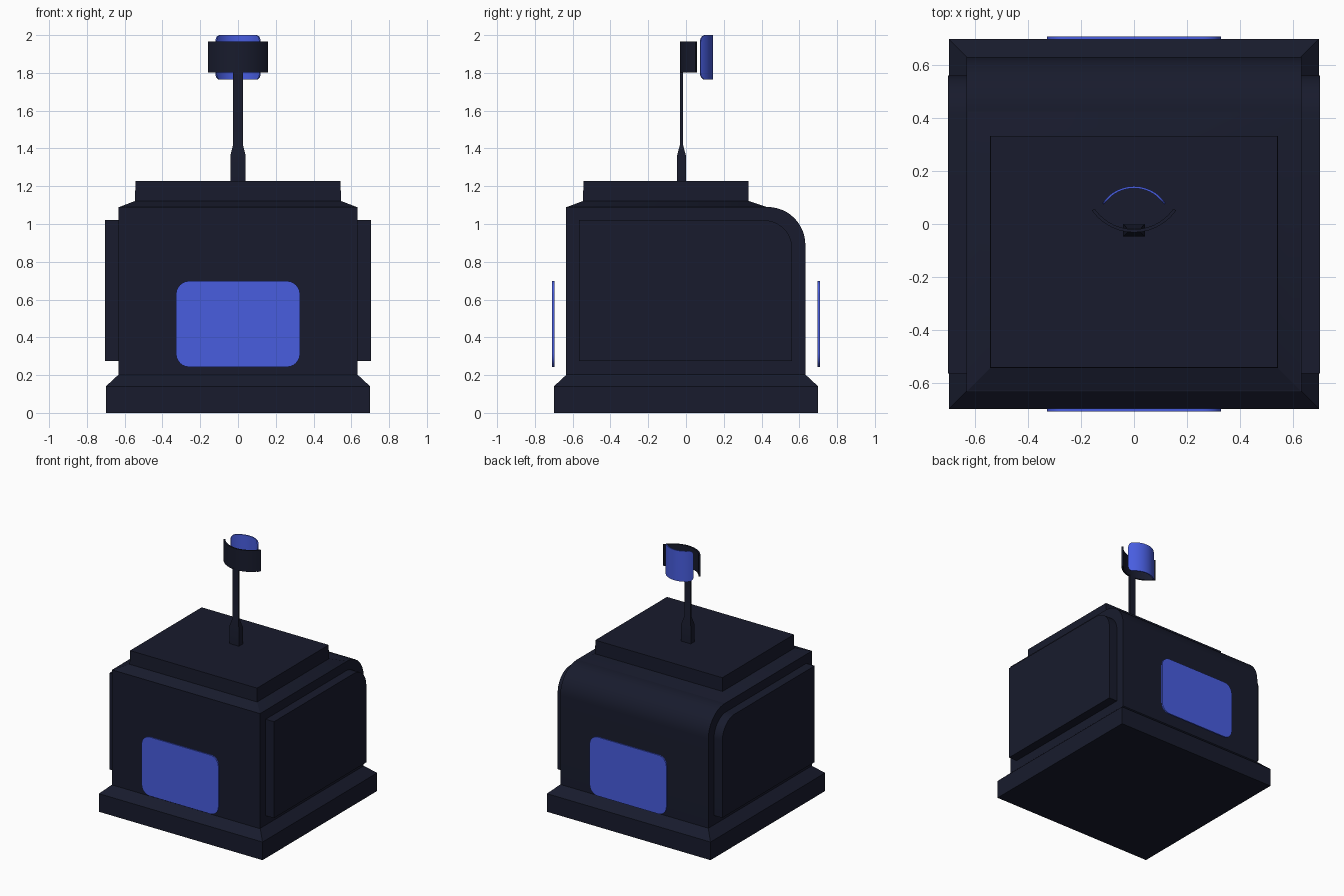
import bpy, bmesh
from math import sin, cos, asin, pi, sqrt

if "Cube" in bpy.data.objects:
    bpy.data.objects.remove(bpy.data.objects["Cube"])


def material(name, rgb):
    m = bpy.data.materials.new(name)
    m.diffuse_color = (*rgb, 1)
    m.use_nodes = True
    m.node_tree.nodes["Principled BSDF"].inputs["Base Color"].default_value = m.diffuse_color
    return m


DARK = material("dark_navy", (0.009, 0.011, 0.026))
BLUE = material("screen_blue", (0.065, 0.11, 0.74))


def loft(name, rings, mat):
    """Join equal-length rings of points and cap both ends."""
    bm = bmesh.new()
    rows = [[bm.verts.new(p) for p in ring] for ring in rings]
    n = len(rows[0])
    for a, b in zip(rows, rows[1:]):
        for i in range(n):
            j = (i + 1) % n
            bm.faces.new((a[i], a[j], b[j], b[i]))
    bm.faces.new(rows[0])
    bm.faces.new(rows[-1])
    bmesh.ops.recalc_face_normals(bm, faces=bm.faces)
    me = bpy.data.meshes.new(name)
    bm.to_mesh(me)
    bm.free()
    me.materials.append(mat)
    ob = bpy.data.objects.new(name, me)
    bpy.context.collection.objects.link(ob)
    bpy.ops.object.select_all(action='DESELECT')
    ob.select_set(True)
    bpy.context.view_layer.objects.active = ob
    bpy.ops.object.shade_smooth_by_angle(angle=0.5)
    return ob


def rect(hx, y0, y1, z):
    return [(-hx, y0, z), (hx, y0, z), (hx, y1, z), (-hx, y1, z)]


def side_profile(y0, y1, z0, z1, r):
    """Side outline with the upper back corner rounded."""
    arc = [(y1 - r + r * cos(k * pi / 24), z1 - r + r * sin(k * pi / 24)) for k in range(13)]
    return [(y0, z0), (y1, z0)] + arc + [(y0, z1)]


def along_x(name, profile, x0, x1, mat):
    return loft(name, [[(x, y, z) for y, z in profile] for x in (x0, x1)], mat)


def rounded_rect(hx, z0, z1, r):
    pts = []
    for q, (cx, cz) in enumerate([(hx - r, z1 - r), (r - hx, z1 - r), (r - hx, z0 + r), (hx - r, z0 + r)]):
        for k in range(7):
            a = q * pi / 2 + k * pi / 12
            pts.append((cx + r * cos(a), cz + r * sin(a)))
    return pts


def curved_plate(name, half, radius, cy, facing, z0, z1, t, corner, mat, n=20):
    """Plate bent round a vertical axis, bulging toward y = facing."""
    end = asin(half / radius)
    rings = []
    for k in range(n + 1):
        a = end * sin((k / n - 0.5) * pi)
        d = max(0, corner - radius * (end - abs(a)))
        cut = corner - sqrt(max(0, corner * corner - d * d)) if corner else 0
        rings.append([(r * sin(a), cy + facing * r * cos(a), z)
                      for r, z in ((radius, z0 + cut), (radius, z1 - cut),
                                   (radius - t, z1 - cut), (radius - t, z0 + cut))])
    return loft(name, rings, mat)


# Plinth and main body
loft("plinth", [rect(h, -h, h, z) for h, z in ((0.70, 0), (0.70, 0.14), (0.63, 0.205))], DARK)
along_x("body", side_profile(-0.635, 0.632, 0.2, 1.09, 0.2), -0.633, 0.633, DARK)

# Stepped roof
loft("roof", [rect(0.633, -0.635, 0.432, 1.088), rect(0.545, -0.545, 0.332, 1.122),
              rect(0.543, -0.543, 0.332, 1.228)], DARK)

# Raised side panels
for s, label in ((-1, "left"), (1, "right")):
    along_x(label + "_panel", side_profile(-0.566, 0.562, 0.275, 1.02, 0.15), s * 0.62, s * 0.704, DARK)

# Floating front and back screens
outline = rounded_rect(0.328, 0.243, 0.698, 0.07)
for s, label in ((-1, "front"), (1, "back")):
    loft(label + "_screen", [[(x, s * y, z) for x, z in outline] for y in (0.697, 0.709)], BLUE)

# Mast
loft("mast", [rect(0.041, -0.048, 0.0, 1.22), rect(0.041, -0.048, 0.0, 1.36),
              rect(0.026, -0.032, -0.016, 1.42), rect(0.026, -0.032, -0.016, 1.81)], DARK)

# Curved holder and curved display at the mast head
curved_plate("mast_holder", 0.159, 0.193, 0.161, -1, 1.802, 1.966, 0.012, 0, DARK)
curved_plate("mast_display", 0.12, 0.143, 0.0, 1, 1.764, 2.0, 0.008, 0.035, BLUE)
